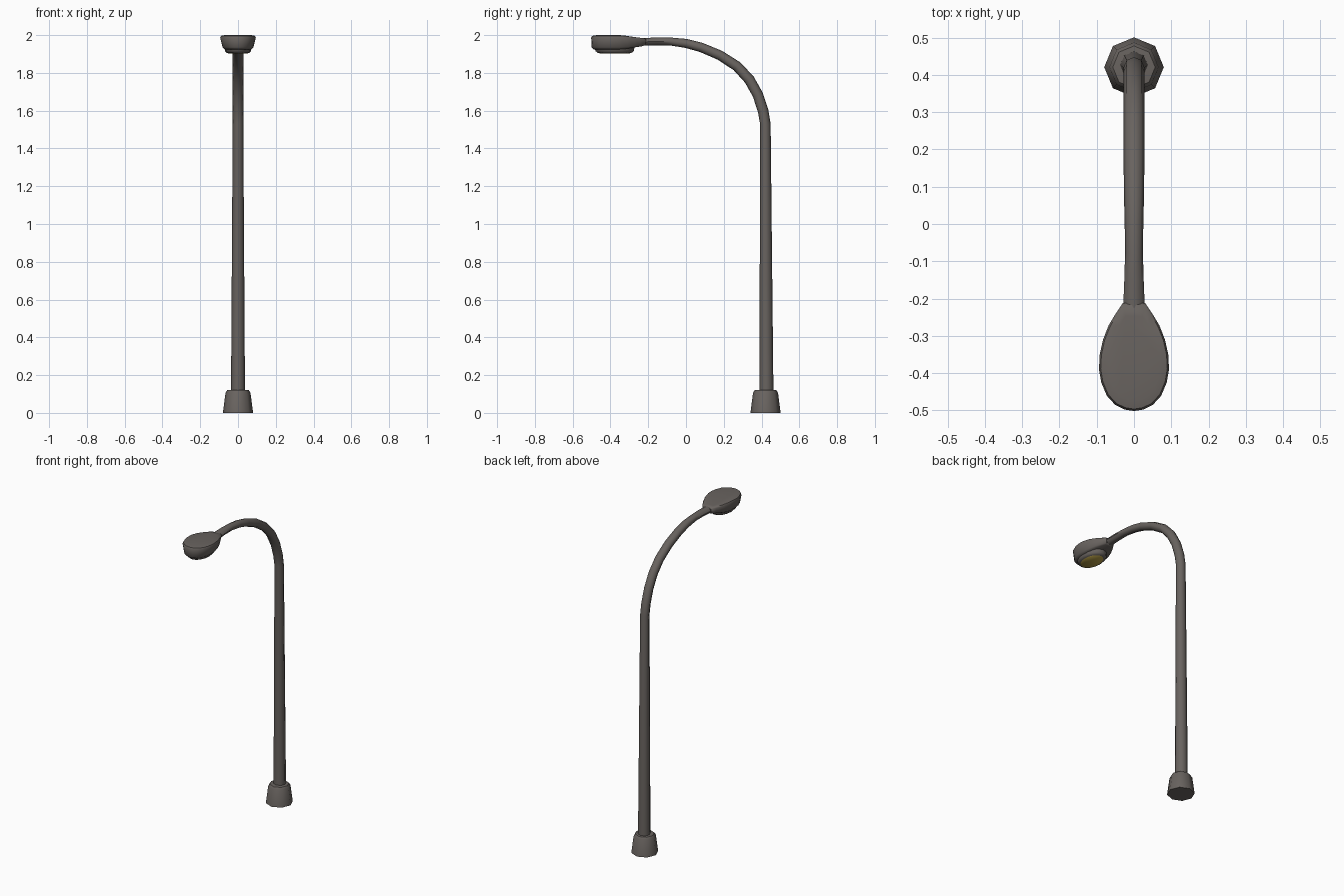
import bpy, bmesh, math
from mathutils import Vector

if "Cube" in bpy.data.objects:
    bpy.data.objects.remove(bpy.data.objects["Cube"])


def material(name, color):
    m = bpy.data.materials.new(name)
    m.diffuse_color = (*color, 1)
    m.use_nodes = True
    m.node_tree.nodes["Principled BSDF"].inputs["Base Color"].default_value = m.diffuse_color
    return m


METAL = material("warm grey metal", (0.14, 0.125, 0.115))
GLOW = material("amber lamp glass", (0.45, 0.33, 0.06))


def loft(name, rings, mat, angle=50):
    """Skin a list of equal-length vertex rings and cap both ends."""
    bm = bmesh.new()
    rows = [[bm.verts.new(p) for p in r] for r in rings]
    n = len(rows[0])
    for a, b in zip(rows, rows[1:]):
        for i in range(n):
            j = (i + 1) % n
            bm.faces.new((a[i], a[j], b[j], b[i]))
    bm.faces.new(rows[0][::-1])
    bm.faces.new(rows[-1])
    bmesh.ops.recalc_face_normals(bm, faces=bm.faces[:])
    me = bpy.data.meshes.new(name)
    bm.to_mesh(me)
    bm.free()
    me.materials.append(mat)
    ob = bpy.data.objects.new(name, me)
    bpy.context.collection.objects.link(ob)
    bpy.ops.object.select_all(action='DESELECT')
    ob.select_set(True)
    bpy.context.view_layer.objects.active = ob
    bpy.ops.object.shade_smooth_by_angle(angle=math.radians(angle))
    return ob


def ellipse(cy, z, rx, ry, n):
    return [(rx * math.cos(2 * math.pi * i / n),
             cy + ry * math.sin(2 * math.pi * i / n), z) for i in range(n)]


# Octagonal foot with a bevelled shoulder
loft("base", [ellipse(0.421, z, r, r, 8) for z, r in
              [(0, 0.08), (0.107, 0.066), (0.12, 0.057), (0.122, 0.03)]], METAL)

# Tapered pole that bends forward into the arm: (y, z, half width, half depth)
path = [(0.426, 0.1, 0.037, 0.037), (0.42, 1.53, 0.028, 0.028),
        (0.408, 1.60, 0.028, 0.028), (0.38, 1.685, 0.028, 0.028),
        (0.335, 1.765, 0.028, 0.028), (0.27, 1.835, 0.028, 0.027),
        (0.18, 1.893, 0.028, 0.026), (0.08, 1.935, 0.027, 0.025),
        (0, 1.956, 0.025, 0.024), (-0.08, 1.966, 0.024, 0.021),
        (-0.15, 1.967, 0.026, 0.021), (-0.225, 1.964, 0.029, 0.02)]
rings = []
for k, (y, z, rx, rn) in enumerate(path):
    p, q = path[max(k - 1, 0)], path[min(k + 1, len(path) - 1)]
    t = Vector((0, q[0] - p[0], q[1] - p[1])).normalized()
    if k <= 1:
        t = Vector((0, 0, 1))
    nrm = Vector((0, t.z, -t.y))
    rings.append([Vector((0, y, z)) + Vector((rx * math.cos(a), 0, 0)) + nrm * rn * math.sin(a)
                  for a in (math.pi / 4 * i for i in range(8))])
loft("pole_and_arm", rings, METAL)

# Egg-shaped lamp housing narrowing to the arm
half = [(0.03, -0.212), (0.05, -0.242), (0.068, -0.272), (0.083, -0.31), (0.092, -0.35),
        (0.094, -0.39), (0.088, -0.425), (0.073, -0.461), (0.05, -0.486), (0.025, -0.498)]
outline = half + [(0, -0.502)] + [(-x, y) for x, y in reversed(half)]


def housing_ring(z, sx, sy):
    pts = []
    for x, y in outline:
        squeeze = 1 - 0.42 * max(0, min(1, (y + 0.33) / 0.118))
        pts.append((x * sx, -0.37 + (y + 0.37) * sy, 1.965 + (z - 1.965) * squeeze))
    return pts


loft("lamp_housing", [housing_ring(*v) for v in
                      [(1.925, 0.76, 0.90), (1.935, 0.87, 0.98), (1.986, 1, 1),
                       (1.996, 0.95, 0.96), (2.0, 0.75, 0.78)]], METAL)

# Lens rim under the housing, with the glass plate inside it
loft("lens_rim", [ellipse(-0.378, z, rx, ry, 16) for z, rx, ry in
                  [(1.905, 0.058, 0.088), (1.915, 0.068, 0.101), (1.935, 0.07, 0.105)]], METAL)
loft("lamp_glass", [ellipse(-0.378, z, rx, ry, 16) for z, rx, ry in
                    [(1.902, 0.05, 0.078), (1.907, 0.055, 0.084)]], GLOW)
